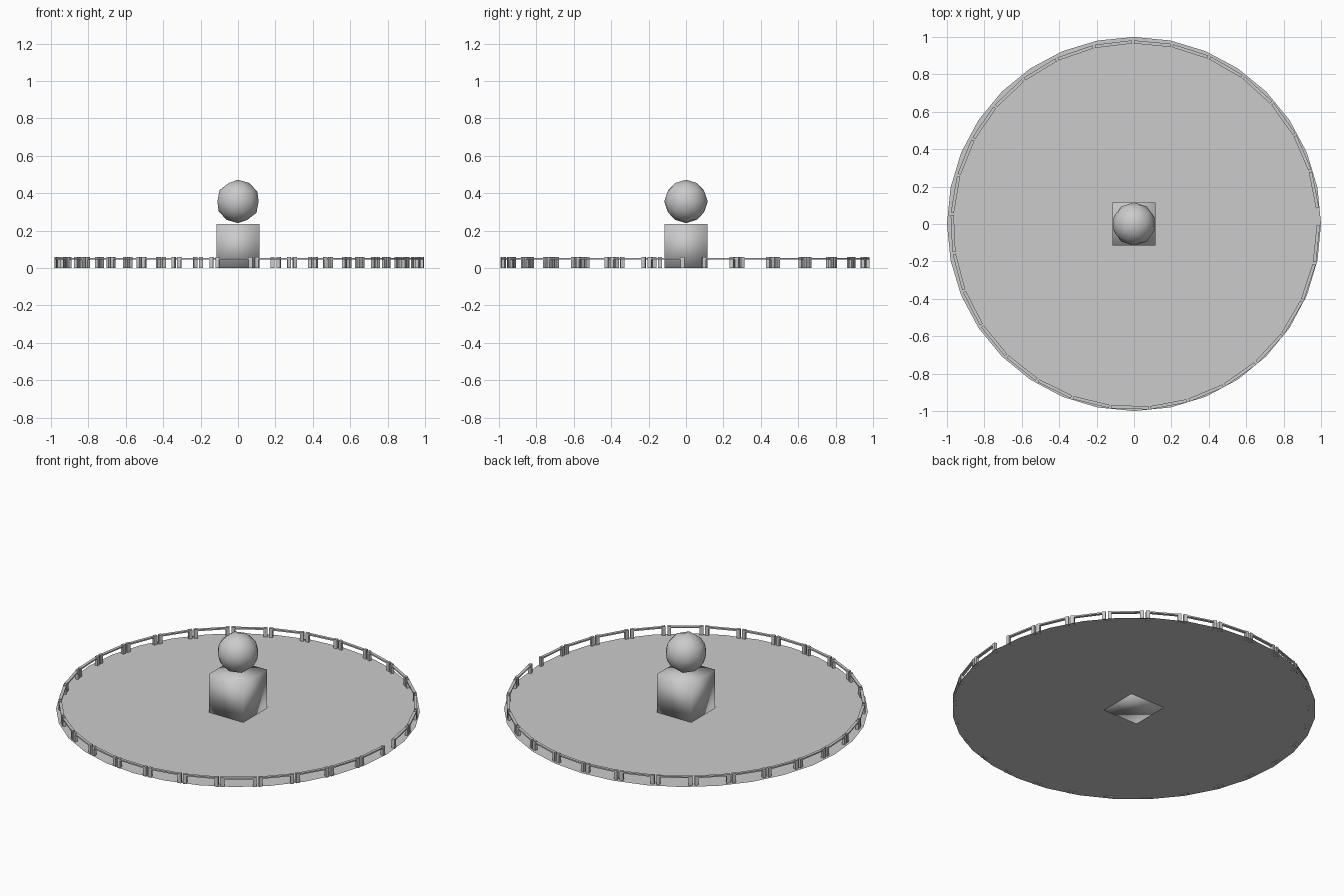
import bpy, bmesh, math
from mathutils import Matrix, Vector

if "Cube" in bpy.data.objects:
    bpy.data.objects.remove(bpy.data.objects["Cube"])


def finish(bm, name, smooth=False):
    for f in bm.faces:
        f.smooth = smooth
    me = bpy.data.meshes.new(name)
    bm.to_mesh(me)
    bm.free()
    ob = bpy.data.objects.new(name, me)
    bpy.context.collection.objects.link(ob)
    return ob


def add_box(bm, centre, size, frame=Matrix.Identity(4)):
    m = frame @ Matrix.Translation(centre) @ Matrix.Diagonal((*size, 1))
    bmesh.ops.create_cube(bm, size=1, matrix=m)


# flat ground disc
bm = bmesh.new()
bmesh.ops.create_circle(bm, cap_ends=True, segments=32, radius=1,
                        matrix=Matrix.Translation((0, 0, 0.004)))
finish(bm, "ground_disc")

# body cube, smooth shaded
bm = bmesh.new()
add_box(bm, (0, 0, 0.118), (0.23, 0.23, 0.236))
finish(bm, "body_block", True)

# round head
bm = bmesh.new()
bmesh.ops.create_icosphere(bm, subdivisions=2, radius=0.116,
                           matrix=Matrix.Translation((0, 0, 0.356)))
finish(bm, "head_ball", True)

# fence: straight panels in a ring, with a small opening on the right
PANELS, START, STEP, R = 29, 5.0, 12.25, 0.98
CENTRE = Vector((0.006, -0.006, 0))
POST, DEPTH, GAP = 0.02, 0.017, 0.012


def joint(k):
    a = math.radians(START + STEP * k)
    return CENTRE + Vector((R * math.cos(a), R * math.sin(a), 0))


bm = bmesh.new()
for k in range(PANELS):
    a, b = joint(k), joint(k + 1)
    d = b - a
    length = d.length - GAP
    frame = Matrix.Translation((a + b) / 2) @ Matrix.Rotation(math.atan2(d.y, d.x), 4, 'Z')
    for s in (-1, 1):
        add_box(bm, (s * (length - POST) / 2, 0, 0.029), (POST, DEPTH, 0.058), frame)
    add_box(bm, (0, 0, 0.051), (length - 2 * POST, DEPTH, 0.008), frame)
finish(bm, "fence")
